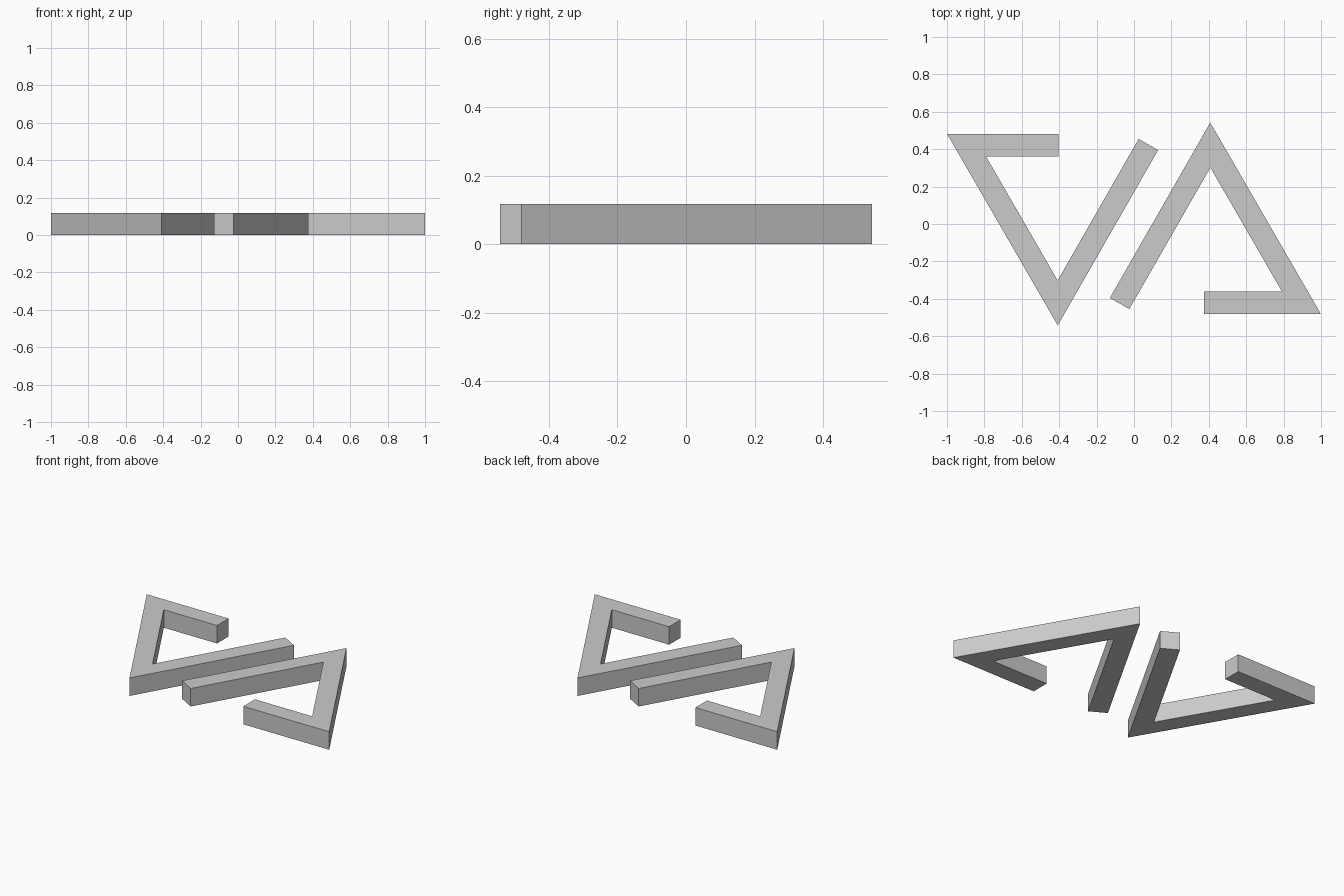
import bpy
import bmesh
from mathutils import Vector

WIDTH = 0.12
HEIGHT = 0.118

cube = bpy.data.objects.get("Cube")
if cube:
    bpy.data.objects.remove(cube, do_unlink=True)

grey = bpy.data.materials.new("plain grey")
grey.use_nodes = True
colour = (0.6, 0.6, 0.6, 1)
grey.diffuse_color = colour
grey.node_tree.nodes["Principled BSDF"].inputs["Base Color"].default_value = colour


def side_points(path, offset):
    """Offset an open path sideways, with mitred corners and square ends."""
    dirs = [(b - a).normalized() for a, b in zip(path, path[1:])]
    normals = [Vector((-d.y, d.x)) for d in dirs]
    points = []
    for i, p in enumerate(path):
        before = normals[max(i - 1, 0)]
        after = normals[min(i, len(normals) - 1)]
        mitre = (before + after).normalized()
        points.append(p + mitre * offset / mitre.dot(after))
    return points


def bent_bar(name, points):
    """Square-section bar that follows a path lying on the ground."""
    path = [Vector(p) for p in points]
    left = side_points(path, WIDTH / 2)
    right = side_points(path, -WIDTH / 2)
    bm = bmesh.new()
    low_l, low_r, top_l, top_r = [
        [bm.verts.new((p.x, p.y, z)) for p in side]
        for z in (0, HEIGHT) for side in (left, right)]
    for i in range(len(path) - 1):
        j = i + 1
        for a, b in ((low_l, low_r), (low_r, top_r), (top_r, top_l), (top_l, low_l)):
            bm.faces.new((a[i], a[j], b[j], b[i]))
    for i in (0, -1):
        bm.faces.new((low_l[i], low_r[i], top_r[i], top_l[i]))
    bmesh.ops.recalc_face_normals(bm, faces=bm.faces)
    mesh = bpy.data.meshes.new(name)
    bm.to_mesh(mesh)
    bm.free()
    mesh.materials.append(grey)
    obj = bpy.data.objects.new(name, mesh)
    bpy.context.collection.objects.link(obj)


# Two hooks, each the other turned half a circle; one short arm is longer
for name, turn, arm_end in (("right_hook", 1, -0.405), ("left_hook", -1, -0.375)):
    path = [(arm_end, 0.421), (-0.895, 0.421), (-0.408, -0.422), (0.077, 0.425)]
    bent_bar(name, [(turn * x, turn * y) for x, y in path])
